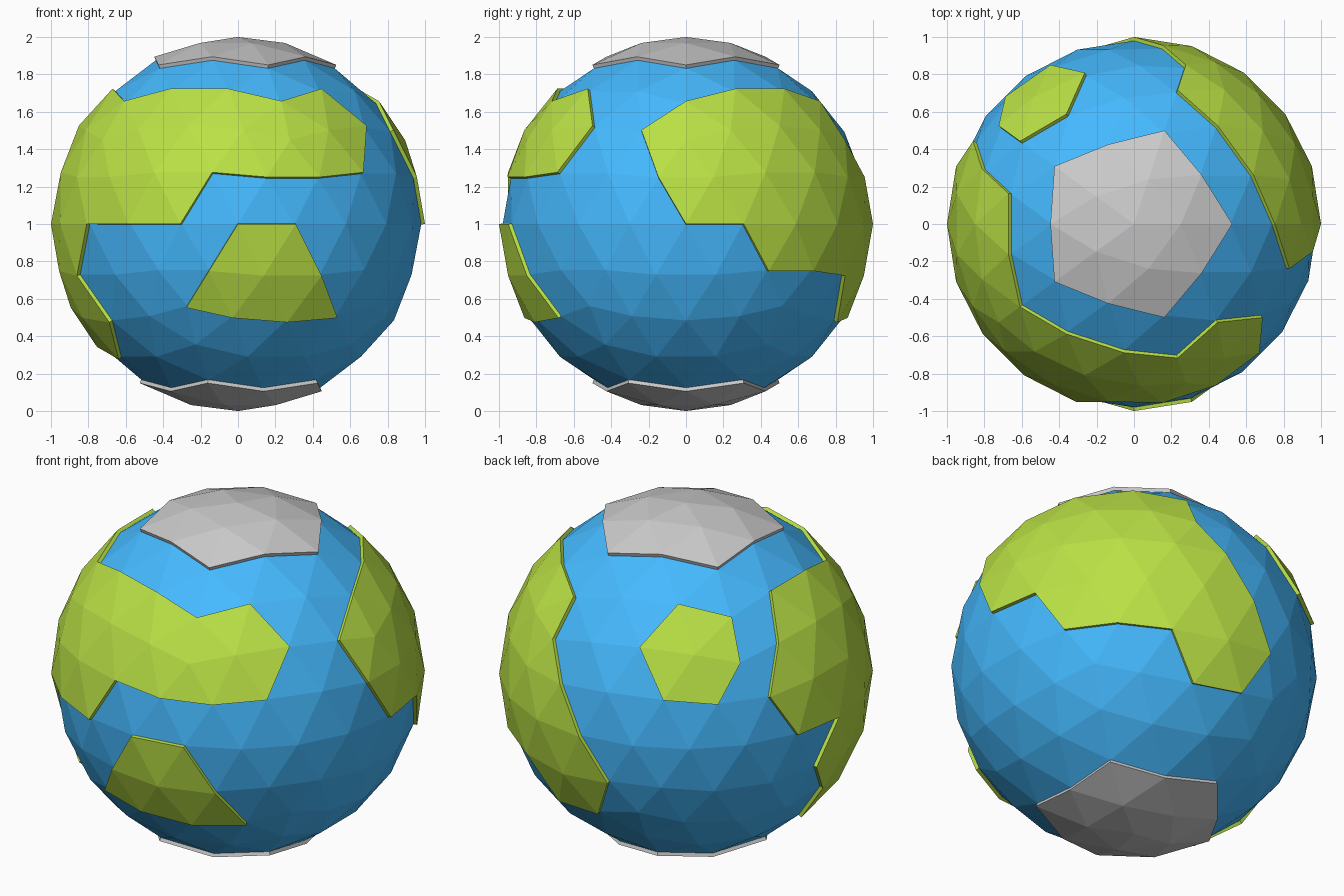
import bpy, bmesh, math
from mathutils import Vector

if "Cube" in bpy.data.objects:
    bpy.data.objects.remove(bpy.data.objects["Cube"])

LAND_R, OCEAN_R = 1.0, 0.98


def material(name, rgb):
    m = bpy.data.materials.new(name)
    m.diffuse_color = (*rgb, 1)
    m.use_nodes = True
    m.node_tree.nodes["Principled BSDF"].inputs["Base Color"].default_value = m.diffuse_color
    return m


def inside(lon, lat, outline):
    """Point-in-polygon test in longitude / latitude."""
    hit = False
    for (x1, y1), (x2, y2) in zip(outline, outline[1:] + outline[:1]):
        if (y1 > lat) != (y2 > lat) and lon < x1 + (lat - y1) * (x2 - x1) / (y2 - y1):
            hit = not hit
    return hit


def in_outline(outline):
    def test(c):
        lon, lat = math.degrees(math.atan2(c.y, c.x)), math.degrees(math.asin(c.z))
        return inside(lon, lat, outline) or inside(lon + 360, lat, outline)
    return test


def globe_part(name, radius, mat=None, keep=None):
    """Low-poly sphere; with keep, only the chosen faces as a thick raised plate."""
    bm = bmesh.new()
    bmesh.ops.create_icosphere(bm, subdivisions=3, radius=radius)
    if keep:
        drop = [f for f in bm.faces if not keep(f.calc_center_median().normalized())]
        bmesh.ops.delete(bm, geom=drop, context='FACES')
    me = bpy.data.meshes.new(name)
    bm.to_mesh(me)
    bm.free()
    ob = bpy.data.objects.new(name, me)
    bpy.context.collection.objects.link(ob)
    ob.location = Vector((0, 0, 1))
    if mat:
        me.materials.append(mat)
    if keep:
        mod = ob.modifiers.new("thickness", 'SOLIDIFY')
        mod.thickness = 0.022
        mod.offset = -1
    return ob


blue = material("water", (0.06, 0.49, 1.0))
green = material("grass", (0.49, 0.75, 0.06))

# Ocean
globe_part("ocean", OCEAN_R, blue)

# Continents: coastlines as (longitude, latitude); front is 270, right is 0
coasts = {
    "west_continent": [
        (324, 31.7), (310, 46), (288, 41), (266, 46), (239, 46), (216, 41),
        (194, 46), (166, 46), (160, 30), (153, 14.5), (162, 0), (180, 0),
        (171, -14.5), (180, -26.6), (180, -41), (202, -46), (216, -31.7),
        (206, -16), (216, 0), (252, 0), (262, 16), (279, 14.5), (297, 14.5),
        (314, 16)],
    "east_continent": [
        (-16, 30), (0, 41), (22, 46), (50, 46), (72, 41), (72, 26.6),
        (81, 14.5), (90, 0), (99, -14.5), (92, -30), (72, -31.7), (62, -16),
        (45, -14.5), (27, -14.5), (18, 0), (0, 0), (-9, 14.5)],
    "back_island": [
        (122, 46), (144, 41), (144, 26.6), (135, 14.5), (118, 16), (108, 31.7)],
    "front_island": [
        (270, 0), (288, 0), (298, -16), (308, -30), (288, -31.7), (268, -30),
        (252, -26.6), (261, -14.5)],
}
for name, outline in coasts.items():
    globe_part(name, LAND_R, green, in_outline(outline))

# Polar ice caps
for name, side in (("north_ice_cap", 1), ("south_ice_cap", -1)):
    globe_part(name, LAND_R, None, lambda c, s=side: c.z * s > 0.875)
